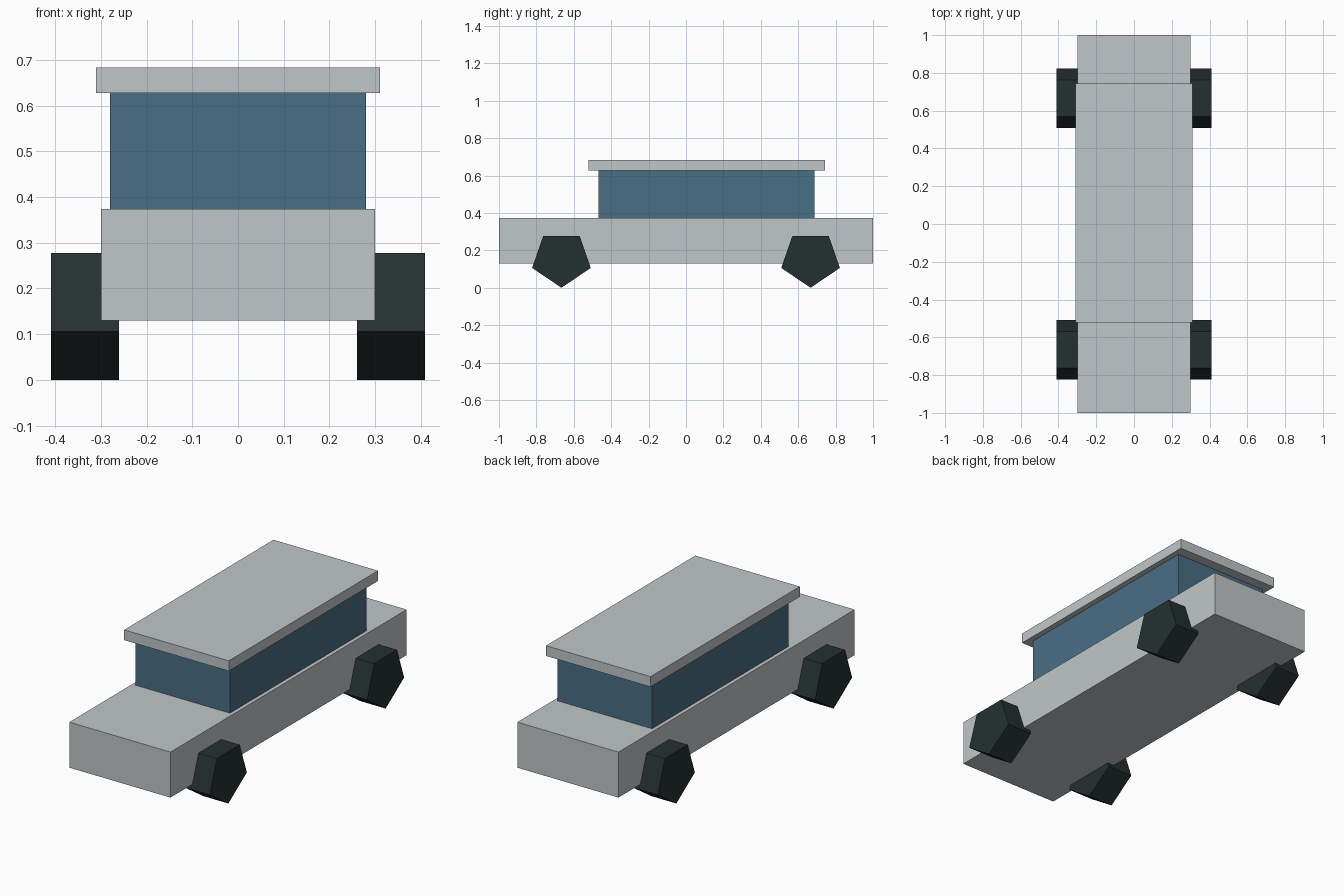
import bpy, bmesh, math

if "Cube" in bpy.data.objects:
    bpy.data.objects.remove(bpy.data.objects["Cube"])


def material(name, rgb):
    # sRGB 0-255 to linear
    m = bpy.data.materials.new(name)
    lin = [((c / 255 + 0.055) / 1.055) ** 2.4 for c in rgb]
    m.diffuse_color = (*lin, 1)
    m.use_nodes = True
    m.node_tree.nodes["Principled BSDF"].inputs["Base Color"].default_value = m.diffuse_color
    return m


grey = material("light_grey", (192, 198, 200))
blue = material("window_blue", (73, 110, 133))
dark = material("tyre_dark", (37, 48, 48))


def prism(name, profile, x0, x1, mat):
    # Extrude a (y, z) profile along x
    bm = bmesh.new()
    face = bm.faces.new([bm.verts.new((x0, y, z)) for y, z in profile])
    ext = bmesh.ops.extrude_face_region(bm, geom=[face])["geom"]
    moved = [v for v in ext if isinstance(v, bmesh.types.BMVert)]
    bmesh.ops.translate(bm, verts=moved, vec=(x1 - x0, 0, 0))
    bmesh.ops.recalc_face_normals(bm, faces=bm.faces)
    me = bpy.data.meshes.new(name)
    bm.to_mesh(me)
    bm.free()
    me.materials.append(mat)
    ob = bpy.data.objects.new(name, me)
    bpy.context.collection.objects.link(ob)
    return ob


def box(name, half_w, y0, y1, z0, z1, mat):
    return prism(name, [(y0, z0), (y1, z0), (y1, z1), (y0, z1)], -half_w, half_w, mat)


# Body, glass cabin and overhanging roof
box("body", 0.30, -1.0, 1.0, 0.13, 0.374, grey)
box("cabin", 0.28, -0.468, 0.687, 0.374, 0.628, blue)
box("roof", 0.31, -0.521, 0.743, 0.628, 0.683, grey)

# Five-sided wheels, point down, slightly squashed
RY, RZ = 0.165, 0.1537
for end, cy in (("front", -0.666), ("rear", 0.666)):
    pts = [(cy + RY * math.sin(a), RZ - RZ * math.cos(a))
           for a in (2 * math.pi * i / 5 for i in range(5))]
    for side, s in (("left", -1), ("right", 1)):
        prism(f"{end}_{side}_wheel", pts, s * 0.26, s * 0.409, dark)
